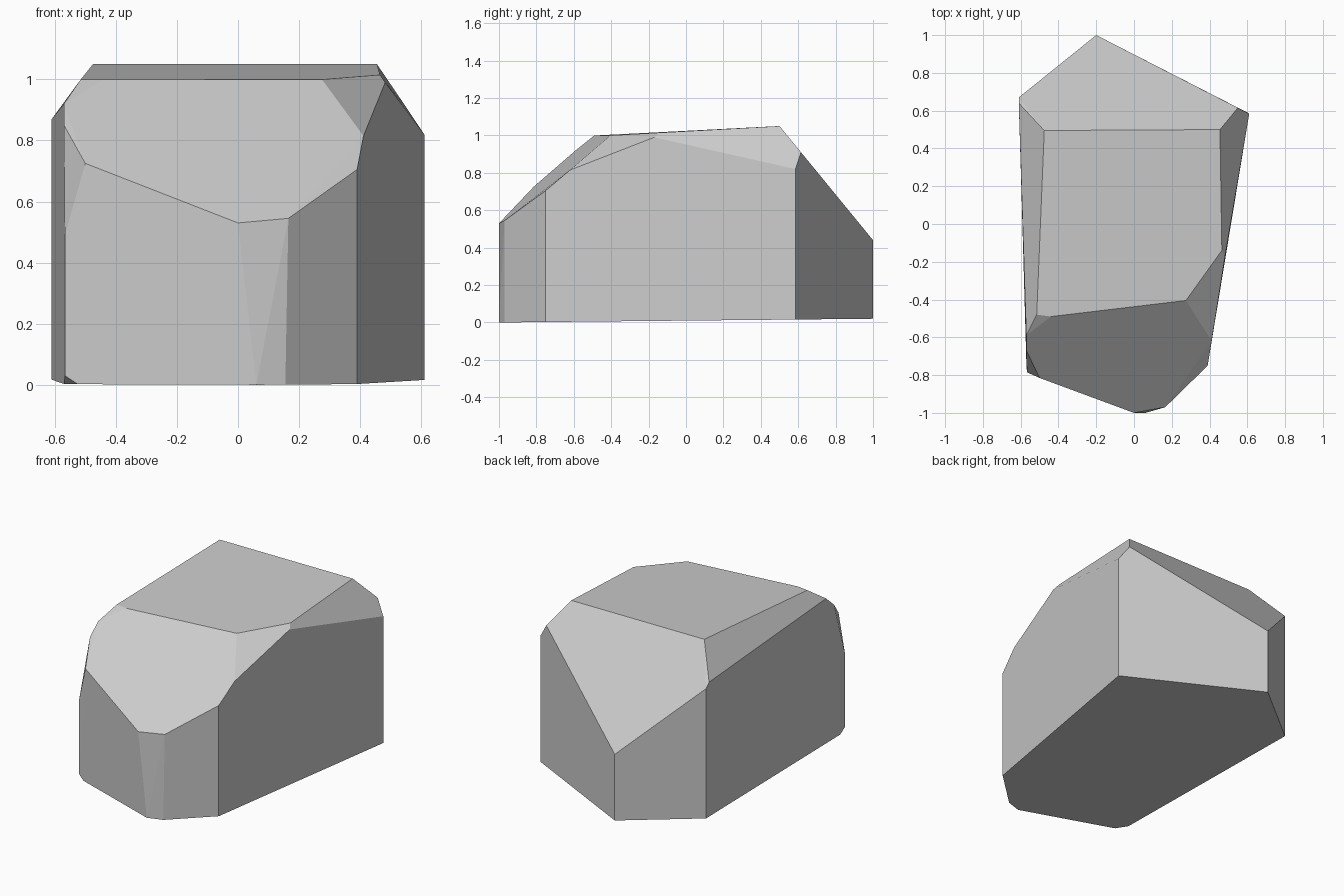
import bpy
import bmesh
from math import radians

# Remove the default cube only
default_cube = bpy.data.objects.get("Cube")
if default_cube:
    bpy.data.objects.remove(default_cube, do_unlink=True)


def make_material(name, color):
    material = bpy.data.materials.new(name)
    material.use_nodes = True
    material.diffuse_color = color
    material.node_tree.nodes["Principled BSDF"].inputs["Base Color"].default_value = color
    return material


def base_height(y):
    """The underside tilts up very slightly towards the back."""
    return 0.01 * (1 + y)


# Underside outline, as x and y
footprint = [(-0.2, 1), (0.61, 0.585), (0.39, -0.75), (0.155, -0.97),
             (0.06, -1), (-0.525, -0.8), (-0.57, -0.73), (-0.61, 0.67)]

# Upper ends of the upright walls, from the back round to the front
wall_tops = [(-0.2, 1, 0.44), (0.61, 0.585, 0.82), (0.39, -0.75, 0.705),
             (0.165, -0.97, 0.545), (0, -1, 0.53), (-0.61, 0.67, 0.84)]

# Broad, nearly level crown
crown = [(0.455, 0.5, 1.05), (-0.475, 0.495, 1.05), (-0.515, -0.48, 1),
         (-0.44, -0.49, 1), (0.275, -0.405, 1), (0.465, -0.14, 1.015)]

# Chipped shoulders between the crown and the walls
shoulders = [(0.55, 0.615, 0.91), (0.482, -0.17, 0.99), (0.411, -0.62, 0.815),
             (-0.61, 0.64, 0.87), (-0.57, -0.59, 0.92), (-0.57, -0.67, 0.85)]

# Chipped front corner
front_chip = [(-0.5, -0.815, 0.725), (-0.567, -0.785, 0.49), (-0.567, -0.785, 0.03)]

# Wrap the corners in a faceted boulder shell
underside = [(x, y, base_height(y)) for x, y in footprint]
bm = bmesh.new()
for corner in underside + wall_tops + crown + shoulders + front_chip:
    bm.verts.new(corner)
hull = bmesh.ops.convex_hull(bm, input=bm.verts)
spare = {v for v in hull["geom_interior"] + hull["geom_unused"]
         if isinstance(v, bmesh.types.BMVert)}
bmesh.ops.delete(bm, geom=list(spare), context='VERTS')

# Merge the hull triangles into broad flat facets
bmesh.ops.dissolve_limit(bm, angle_limit=radians(2.5), verts=bm.verts, edges=bm.edges)
bmesh.ops.recalc_face_normals(bm, faces=bm.faces)
for face in bm.faces:
    face.smooth = False

mesh = bpy.data.meshes.new("boulder")
bm.to_mesh(mesh)
bm.free()
mesh.materials.append(make_material("stone grey", (0.6, 0.6, 0.6, 1)))
boulder = bpy.data.objects.new("boulder", mesh)
bpy.context.collection.objects.link(boulder)
